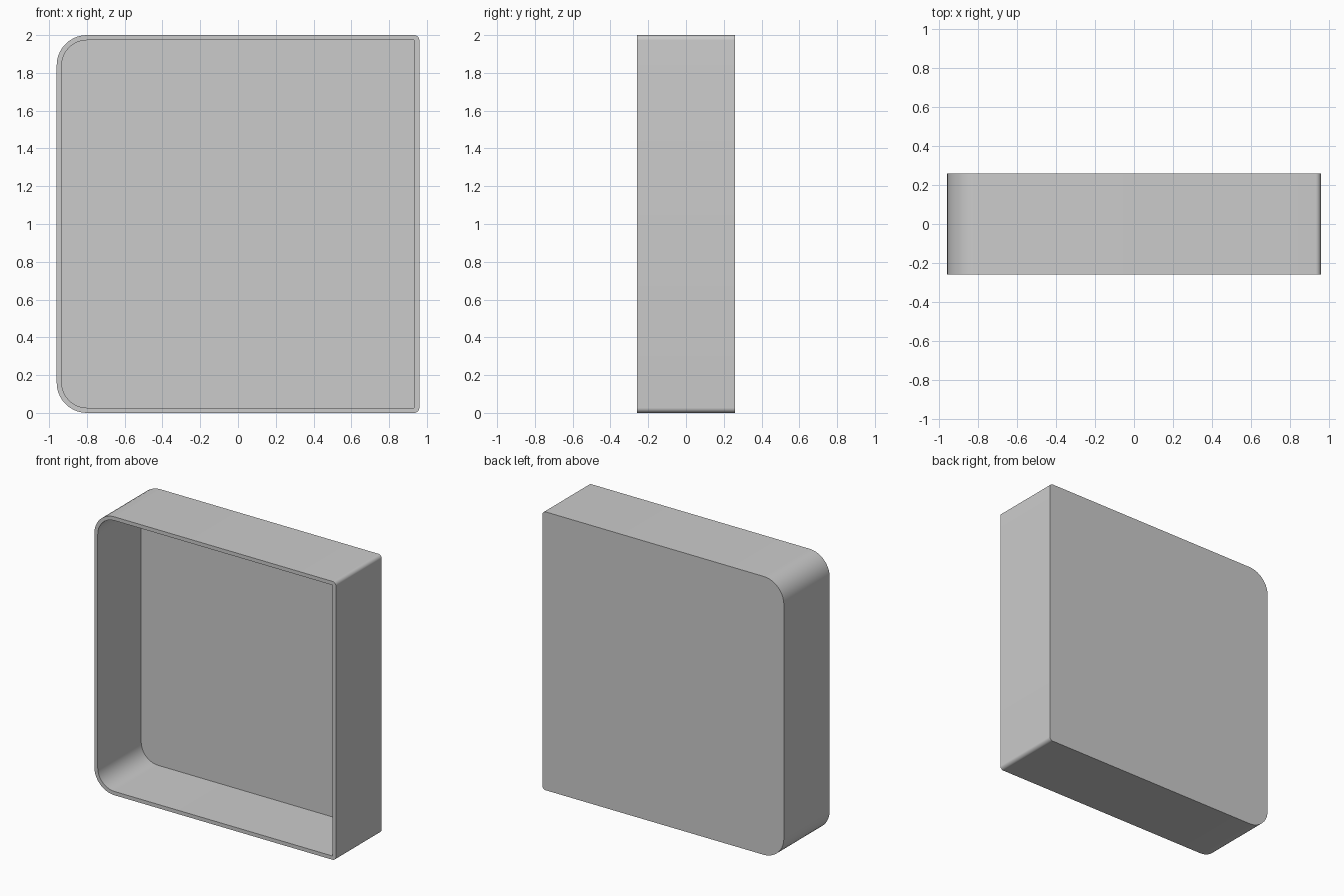
import bpy, bmesh
from math import cos, sin, pi, radians

if "Cube" in bpy.data.objects:
    bpy.data.objects.remove(bpy.data.objects["Cube"])

HALF_W, HALF_D, HEIGHT = 0.96, 0.26, 2.0
WALL, BIG_R, SMALL_R, STEPS = 0.027, 0.16, 0.027, 10


def outline(inset):
    """Front-view outline: large radii on the left, small ones on the right."""
    x0, x1 = -HALF_W + inset, HALF_W - inset
    z0, z1 = inset, HEIGHT - inset
    big, small = BIG_R - inset, max(SMALL_R - inset, 0)
    corners = [(x1 - small, z0 + small, small, -pi / 2),
               (x1 - small, z1 - small, small, 0),
               (x0 + big, z1 - big, big, pi / 2),
               (x0 + big, z0 + big, big, pi)]
    return [(cx + r * cos(a + pi / 2 * i / STEPS), cz + r * sin(a + pi / 2 * i / STEPS))
            for cx, cz, r, a in corners for i in range(STEPS + 1)]


# Open-fronted tray: back panel, outer wall, rim, inner wall, inner floor
bm = bmesh.new()
rings = [[bm.verts.new((x, y, z)) for x, z in outline(inset)]
         for inset, y in ((0, HALF_D), (0, -HALF_D), (WALL, -HALF_D), (WALL, HALF_D - WALL))]
for a, b in zip(rings, rings[1:]):
    for i in range(len(a)):
        j = (i + 1) % len(a)
        bm.faces.new((a[i], a[j], b[j], b[i]))
bm.faces.new(rings[0])
bm.faces.new(rings[-1])
bmesh.ops.remove_doubles(bm, verts=bm.verts, dist=1e-5)
bmesh.ops.recalc_face_normals(bm, faces=bm.faces)

mesh = bpy.data.meshes.new("open_tray")
bm.to_mesh(mesh)
bm.free()
tray = bpy.data.objects.new("open_tray", mesh)
bpy.context.collection.objects.link(tray)
bpy.context.view_layer.objects.active = tray
tray.select_set(True)
bpy.ops.object.shade_smooth_by_angle(angle=radians(30))
